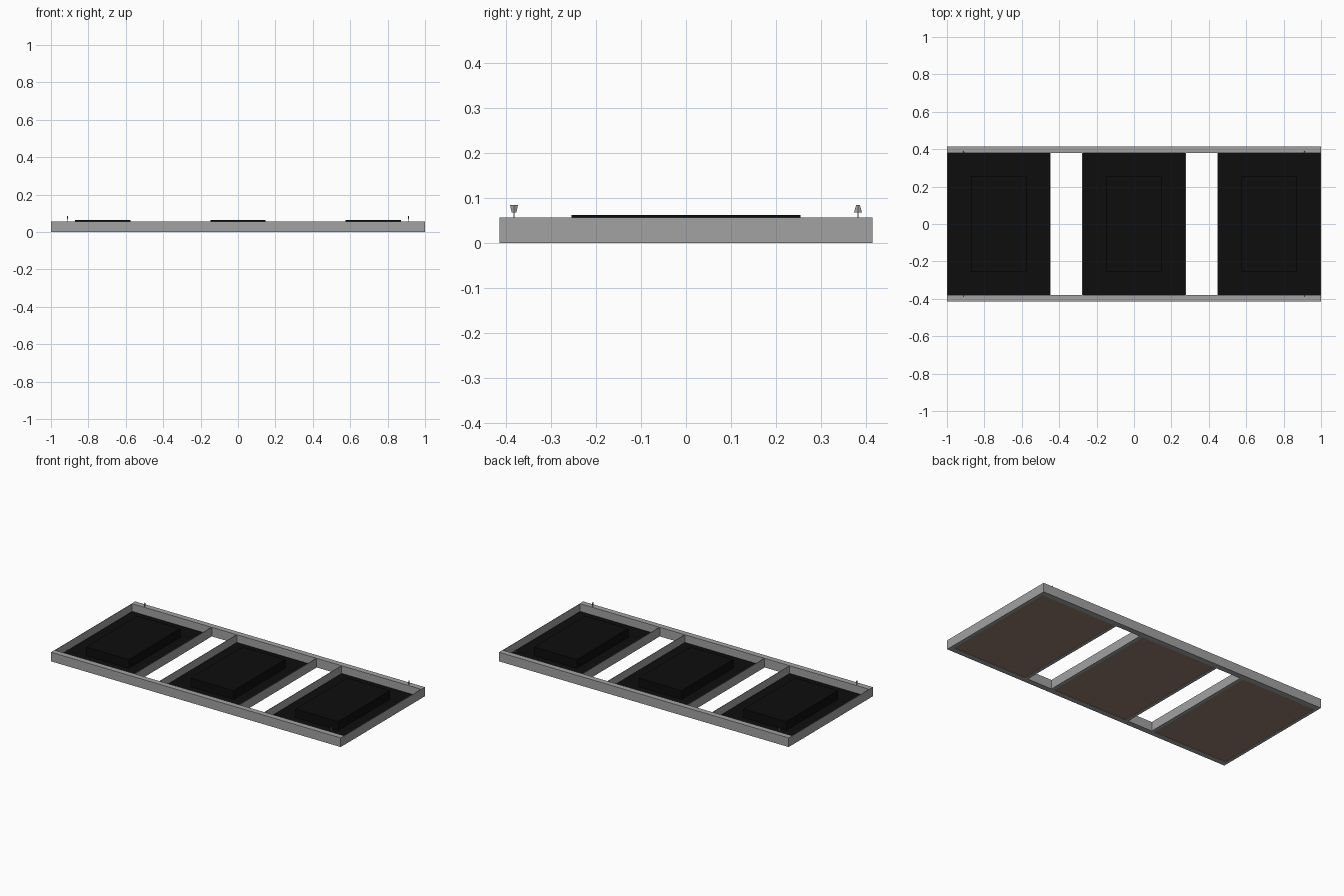
import bpy
import math

old = bpy.data.objects.get("Cube")
if old:
    bpy.data.objects.remove(old, do_unlink=True)


def material(name, rgb):
    m = bpy.data.materials.new(name)
    m.use_nodes = True
    m.diffuse_color = (*rgb, 1)
    m.node_tree.nodes["Principled BSDF"].inputs["Base Color"].default_value = (*rgb, 1)
    return m


steel = material("grey steel", (0.36, 0.36, 0.36))
black = material("matte black", (0.004, 0.004, 0.004))
brown = material("brown board", (0.3, 0.21, 0.16))


def box(name, x, y, z, mat):
    """Box from (min, max) ranges on each axis."""
    bpy.ops.mesh.primitive_cube_add(size=1)
    ob = bpy.context.object
    ob.name = name
    ob.location = [(a + b) / 2 for a, b in (x, y, z)]
    ob.scale = [b - a for a, b in (x, y, z)]
    ob.data.materials.append(mat)
    return ob


HEIGHT = 0.057
INNER, OUTER = 0.38, 0.415
WALL = 0.003
LIP = 0.02

# Long rails at front and back
for side, s in (("front", -1), ("back", 1)):
    box(side + "_rail", (-1, 1), sorted((s * INNER, s * OUTER)), (0, HEIGHT), steel)

# Three trays with thin walls, a bottom lip, a board and a raised pad
for label, x0, x1 in (("right", -1, -0.447), ("middle", -0.277, 0.277), ("left", 0.447, 1)):
    span = (-INNER, INNER)
    cx = (x0 + x1) / 2
    box(label + "_tray_wall_a", (x0, x0 + WALL), span, (0, HEIGHT), steel)
    box(label + "_tray_wall_b", (x1 - WALL, x1), span, (0, HEIGHT), steel)
    box(label + "_lip_a", (x0 + WALL, x0 + LIP), span, (0, 0.002), steel)
    box(label + "_lip_b", (x1 - LIP, x1 - WALL), span, (0, 0.002), steel)
    inside = (x0 + WALL, x1 - WALL)
    box(label + "_board", inside, span, (0.002, 0.005), brown)
    box(label + "_mat", inside, span, (0.005, 0.009), black)
    box(label + "_pad", (cx - 0.148, cx + 0.148), (-0.255, 0.255), (0.009, 0.063), black)

# Small flared markers on thin stems near the corners
for sx in (-1, 1):
    for sy in (-1, 1):
        x, y = sx * 0.912, sy * 0.383
        tag = ("left" if sx > 0 else "right") + ("_front" if sy < 0 else "_back")
        box(tag + "_stem", (x - 0.001, x + 0.001), (y - 0.001, y + 0.001),
            (HEIGHT - 0.004, 0.069), steel)
        low, high = (0.005, 0.009) if sy < 0 else (0.009, 0.004)
        bpy.ops.mesh.primitive_cone_add(vertices=4, radius1=low, radius2=high, depth=0.017,
                                        location=(x, y, 0.0765),
                                        rotation=(0, 0, 0))
        marker = bpy.context.object
        marker.name = tag + "_marker"
        marker.scale.x = 0.4
        marker.data.materials.append(steel)
